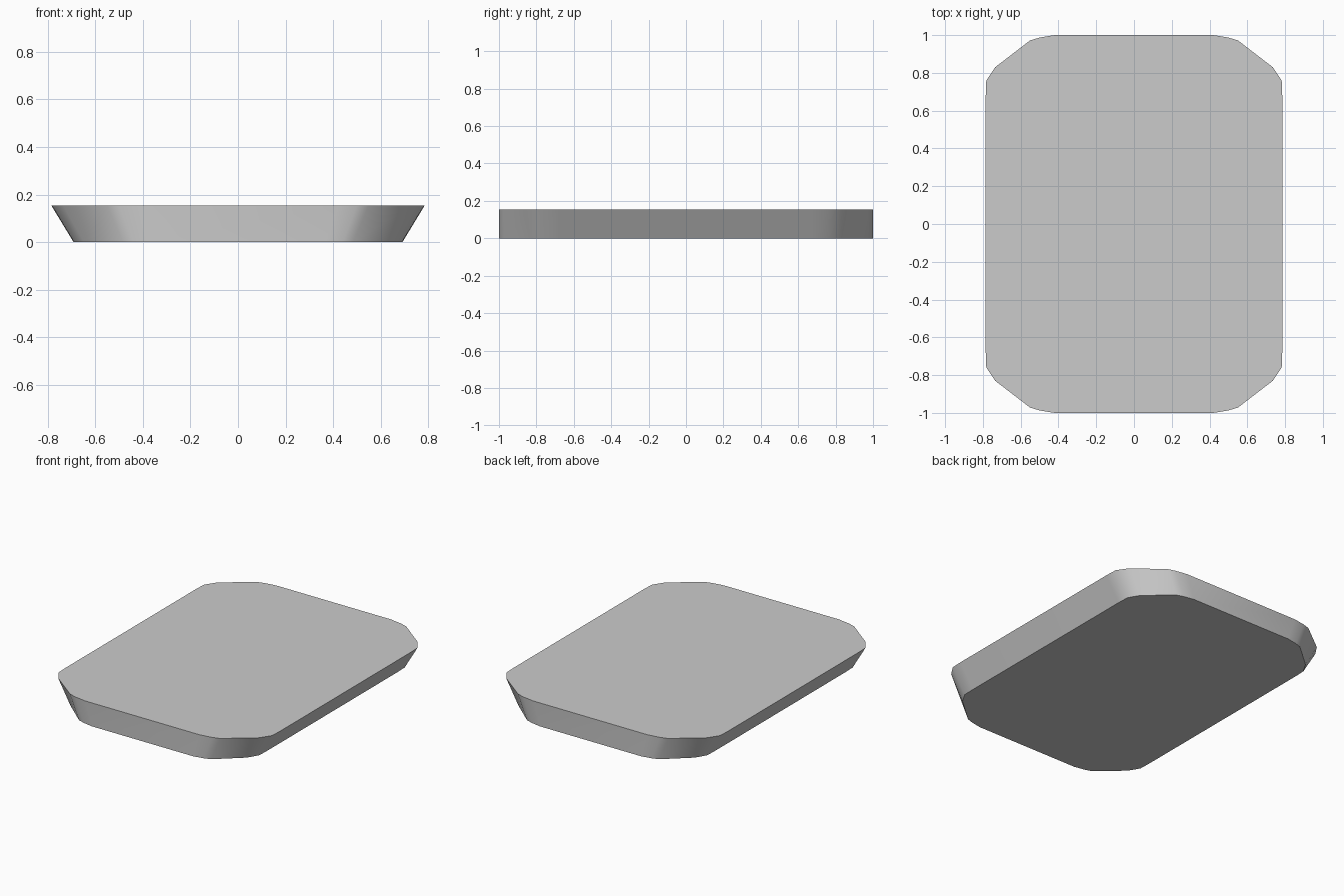
import bpy, bmesh

if "Cube" in bpy.data.objects:
    bpy.data.objects.remove(bpy.data.objects["Cube"])

# One corner of the outline, side edge round to end edge
CORNER = [(0.785, 0.68), (0.782, 0.76), (0.735, 0.83),
          (0.55, 0.972), (0.50, 0.987), (0.42, 1.0)]
HEIGHT = 0.155
BASE_TAPER = 0.88  # the base narrows across x only

# Mirror the corner into a full counter-clockwise outline
half = CORNER + [(-x, y) for x, y in reversed(CORNER)]
outline = half + [(-x, -y) for x, y in half]

# Tapered slab: base and top caps joined by side walls
bm = bmesh.new()
base = [bm.verts.new((x * BASE_TAPER, y, 0)) for x, y in outline]
top = [bm.verts.new((x, y, HEIGHT)) for x, y in outline]
bm.faces.new(base[::-1])
bm.faces.new(top)
n = len(outline)
for i in range(n):
    j = (i + 1) % n
    bm.faces.new((base[i], base[j], top[j], top[i]))
bmesh.ops.recalc_face_normals(bm, faces=bm.faces)

mesh = bpy.data.meshes.new("tapered_slab")
bm.to_mesh(mesh)
bm.free()
slab = bpy.data.objects.new("tapered_slab", mesh)
bpy.context.collection.objects.link(slab)

# Soft corners, crisp rims
bpy.context.view_layer.objects.active = slab
slab.select_set(True)
bpy.ops.object.shade_smooth_by_angle(angle=0.6)
